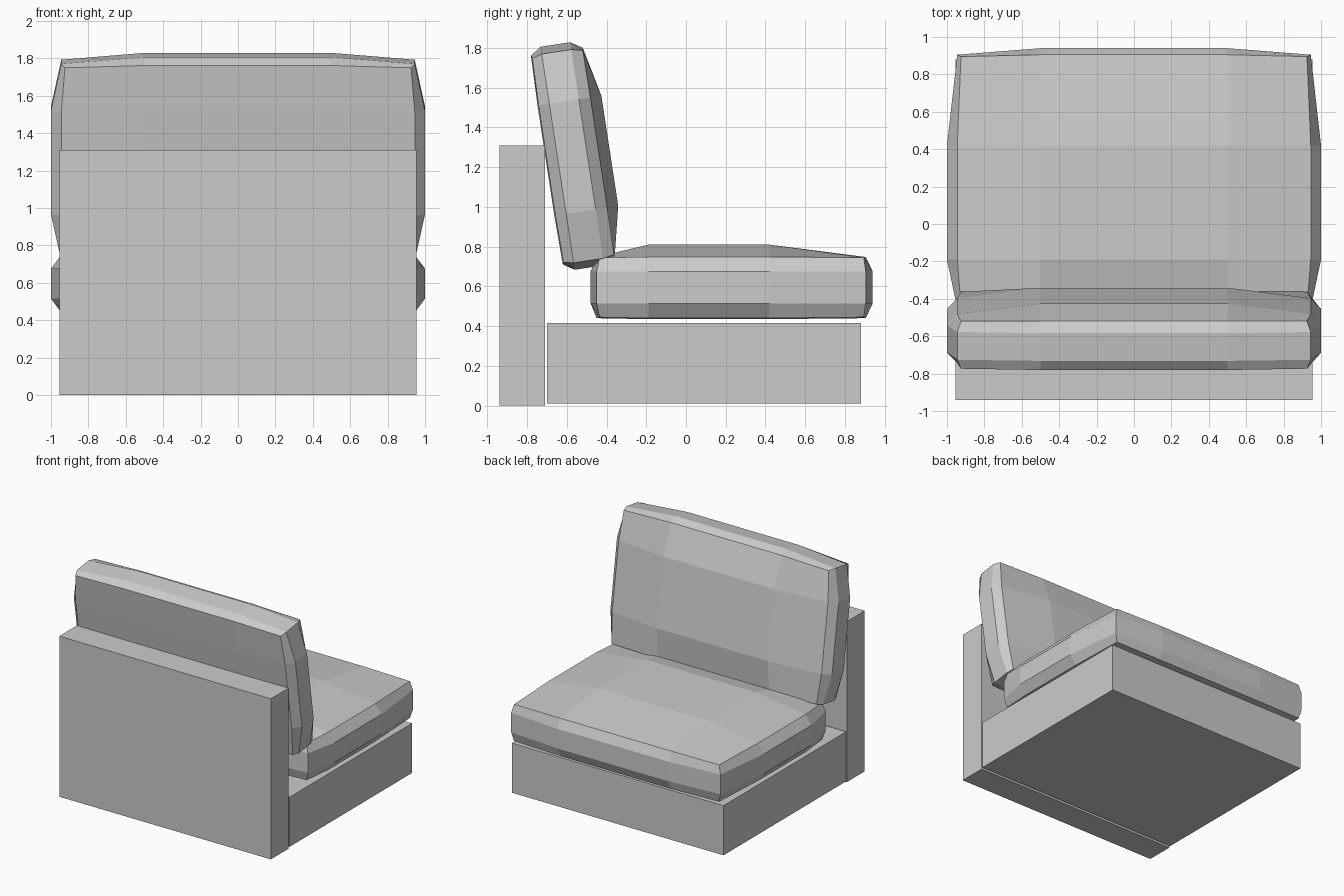
import bpy, bmesh
from mathutils import Matrix, Vector

old = bpy.data.objects.get("Cube")
if old:
    bpy.data.objects.remove(old, do_unlink=True)

fabric = bpy.data.materials.new("light_grey_fabric")
GREY = (0.6, 0.6, 0.6, 1)
fabric.use_nodes = True
fabric.diffuse_color = GREY
fabric.node_tree.nodes["Principled BSDF"].inputs["Base Color"].default_value = GREY


def finish(name, bm):
    bmesh.ops.recalc_face_normals(bm, faces=bm.faces)
    mesh = bpy.data.meshes.new(name)
    bm.to_mesh(mesh)
    bm.free()
    mesh.materials.append(fabric)
    obj = bpy.data.objects.new(name, mesh)
    bpy.context.scene.collection.objects.link(obj)


def block(name, low, high):
    bm = bmesh.new()
    bmesh.ops.create_cube(bm, size=1)
    for v in bm.verts:
        v.co = Vector([a + (b - a) * (c + 0.5) for a, b, c in zip(low, high, v.co)])
    finish(name, bm)


def cushion(name, axes, place):
    """Puffed box. Each axis gives (inner, face, edge, corner) positions
    for its low and its high end."""
    bm = bmesh.new()
    bmesh.ops.create_cube(bm, size=2)
    bmesh.ops.subdivide_edges(bm, edges=bm.edges[:], cuts=2, use_grid_fill=True)
    for v in bm.verts:
        outer = [abs(c) > 0.9 for c in v.co]
        level = sum(outer)
        v.co = place @ Vector([
            axis[c > 0][level if out else 0]
            for axis, c, out in zip(axes, v.co, outer)])
    finish(name, bm)


# Frame: base box and upright back panel
block("base", (-0.955, -0.70, 0.01), (0.955, 0.88, 0.415))
block("back_panel", (-0.955, -0.94, 0), (0.955, -0.71, 1.31))

# Shared width profile of both cushions
width = ((-0.5, -1.0, -0.945, -0.925), (0.5, 1.0, 0.945, 0.925))

# Seat cushion: width, depth, thickness
cushion("seat_cushion", (
    width,
    ((-0.19, -0.48, -0.45, -0.435), (0.42, 0.94, 0.905, 0.895)),
    ((0.515, 0.435, 0.44, 0.445), (0.675, 0.81, 0.748, 0.745)),
), Matrix.Identity(4))

# Back cushion: width, height, thickness, leaning on the panel
lean = Matrix(((1, 0, 0, 0),
               (0, -0.151, 0.989, -0.62),
               (0, 0.989, 0.151, 0.71),
               (0, 0, 0, 1)))
cushion("back_cushion", (
    width,
    ((0.25, -0.035, 0, 0.01), (0.81, 1.10, 1.063, 1.05)),
    ((0.055, -0.005, 0, 0.005), (0.205, 0.32, 0.264, 0.262)),
), lean)
